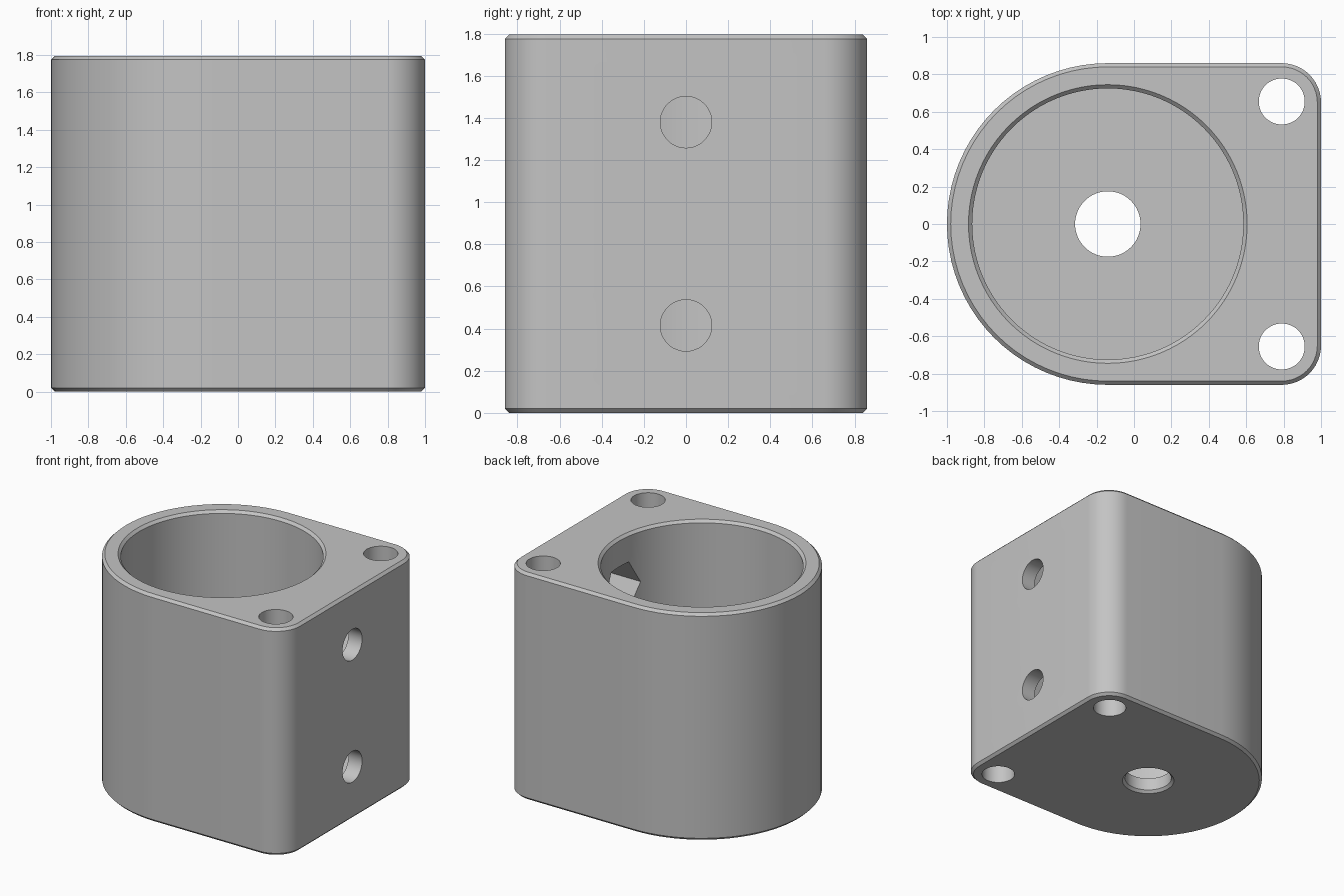
import bpy, bmesh, math
from mathutils import Matrix, Vector

old = bpy.data.objects.get("Cube")
if old:
    bpy.data.objects.remove(old, do_unlink=True)

HEIGHT, CHAMFER, FLOOR = 1.795, 0.02, 0.12
BORE_X, OUTER_R, BORE_R = -0.14, 0.86, 0.725
CORNER_X, CORNER_Y, CORNER_R = 0.79, 0.65, 0.21


def loft(name, rings, matrix=Matrix()):
    """Closed solid skinned through rings of equal point count."""
    bm = bmesh.new()
    loops = [[bm.verts.new(matrix @ Vector(p)) for p in ring] for ring in rings]
    n = len(loops[0])
    for low, high in zip(loops, loops[1:]):
        for i in range(n):
            j = (i + 1) % n
            bm.faces.new((low[i], low[j], high[j], high[i]))
    bm.faces.new(loops[0][::-1])
    bm.faces.new(loops[-1])
    bmesh.ops.recalc_face_normals(bm, faces=bm.faces)
    mesh = bpy.data.meshes.new(name)
    bm.to_mesh(mesh)
    bm.free()
    obj = bpy.data.objects.new(name, mesh)
    bpy.context.collection.objects.link(obj)
    return obj


def arc(cx, cy, r, start, end, steps):
    angles = [math.radians(start + (end - start) * i / steps) for i in range(steps + 1)]
    return [(cx + r * math.cos(a), cy + r * math.sin(a)) for a in angles]


def outline(inset, z):
    """D-shaped block outline: half round on one side, two rounded corners."""
    r = CORNER_R - inset
    pts = (arc(BORE_X, 0, OUTER_R - inset, 90, 270, 40)
           + arc(CORNER_X, -CORNER_Y, r, -90, 0, 12)
           + arc(CORNER_X, CORNER_Y, r, 0, 90, 12))
    return [(x, y, z) for x, y in pts]


def round_cutter(name, profile, matrix, sides=64):
    rings = [[(x, y, z) for x, y in arc(0, 0, r, 0, 360, sides)[:-1]]
             for r, z in profile]
    return loft(name, rings, matrix)


# Main block with chamfered top and bottom edges
body = loft("holder_body", [outline(CHAMFER, 0), outline(0, CHAMFER),
                            outline(0, HEIGHT - CHAMFER), outline(CHAMFER, HEIGHT)])

# Main bore and the drain hole in its floor
at_bore = Matrix.Translation((BORE_X, 0, 0))
cutters = [
    round_cutter("bore_cutter", [(BORE_R, FLOOR), (BORE_R, HEIGHT - CHAMFER),
                                 (BORE_R + 2 * CHAMFER, HEIGHT + CHAMFER)], at_bore, 96),
    round_cutter("floor_hole_cutter", [(0.215, -CHAMFER), (0.175, CHAMFER),
                                       (0.175, 0.3)], at_bore),
]

# Vertical holes through both corners
for side in (-1, 1):
    place = Matrix.Translation((CORNER_X, side * 0.655, 0))
    cutters.append(round_cutter("corner_hole_cutter", [(0.123, -0.1), (0.123, 2)], place, 48))

# Screw holes in the flat side, each with a hexagonal nut pocket from the bore
for z in (0.415, 1.38):
    place = Matrix.Translation((0, 0, z)) @ Matrix.Rotation(math.pi / 2, 4, 'Y')
    spin = Matrix.Rotation(math.pi / 2, 4, 'Z')
    cutters.append(round_cutter("screw_hole_cutter", [(0.122, 0.7), (0.122, 1.1)], place, 48))
    cutters.append(round_cutter("nut_pocket_cutter", [(0.22, 0.3), (0.22, 0.88)],
                                place @ spin, 6))

for cutter in cutters:
    mod = body.modifiers.new(cutter.name, 'BOOLEAN')
    mod.operation, mod.solver, mod.object = 'DIFFERENCE', 'EXACT', cutter

# Bake the cuts and drop the cutters
bpy.context.view_layer.update()
baked = bpy.data.meshes.new_from_object(
    body.evaluated_get(bpy.context.evaluated_depsgraph_get()))
body.modifiers.clear()
body.data = baked
for cutter in cutters:
    bpy.data.objects.remove(cutter, do_unlink=True)

# Single grey finish
grey = bpy.data.materials.new("light_grey")
grey.use_nodes = True
color = (0.55, 0.55, 0.55, 1)
grey.diffuse_color = color
grey.node_tree.nodes["Principled BSDF"].inputs["Base Color"].default_value = color
body.data.materials.clear()
body.data.materials.append(grey)

bpy.ops.object.select_all(action='DESELECT')
body.select_set(True)
bpy.context.view_layer.objects.active = body
bpy.ops.object.shade_smooth_by_angle(angle=math.radians(30))
